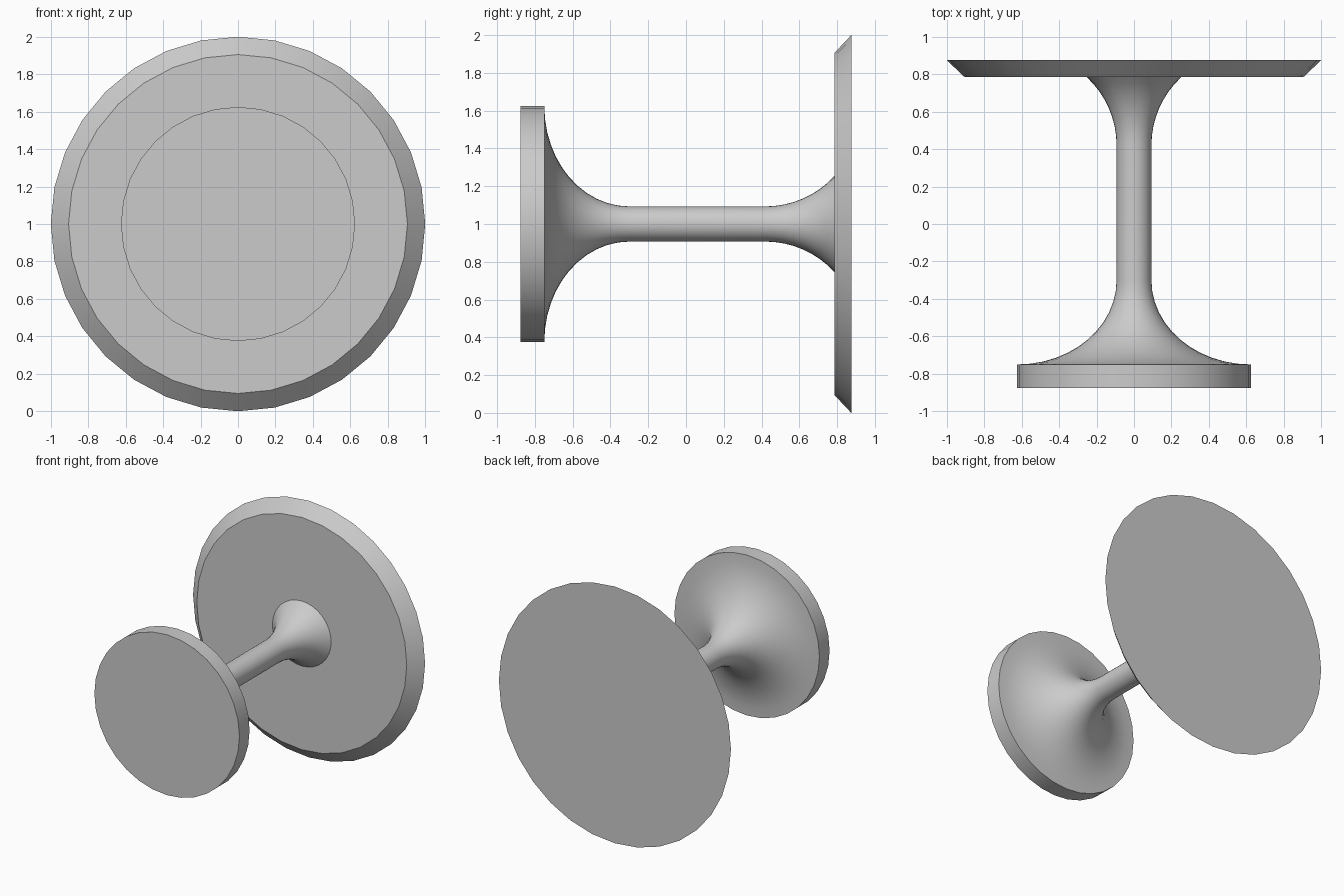
import bpy, bmesh
from math import sin, cos, pi, radians, asin

old = bpy.data.objects.get("Cube")
if old:
    bpy.data.objects.remove(old, do_unlink=True)

grey = bpy.data.materials.new("plain grey")
grey.use_nodes = True
grey.diffuse_color = (0.6, 0.6, 0.6, 1)
grey.node_tree.nodes["Principled BSDF"].inputs["Base Color"].default_value = (0.6, 0.6, 0.6, 1)

SIDES = 32
AXIS_Z = 1.0


def lathe(name, profile, capped=True):
    """Turn (y, radius) points, ordered front to back, around the y axis."""
    bm = bmesh.new()
    rings = []
    for y, r in profile:
        angles = [2 * pi * i / SIDES for i in range(SIDES)]
        rings.append([bm.verts.new((r * sin(a), y, r * cos(a))) for a in angles])
    for a, b in zip(rings, rings[1:]):
        for i in range(SIDES):
            j = (i + 1) % SIDES
            bm.faces.new((a[i], a[j], b[j], b[i]))
    if capped:
        bm.faces.new(rings[0])
        bm.faces.new(rings[-1])
        bmesh.ops.recalc_face_normals(bm, faces=bm.faces)
    else:
        # An open tube: make its walls face away from the axis
        bm.normal_update()
        f = bm.faces[:][0]
        c = f.calc_center_median()
        if f.normal.x * c.x + f.normal.z * c.z < 0:
            bmesh.ops.reverse_faces(bm, faces=bm.faces)
    mesh = bpy.data.meshes.new(name)
    bm.to_mesh(mesh)
    bm.free()
    mesh.materials.append(grey)
    obj = bpy.data.objects.new(name, mesh)
    obj.location.z = AXIS_Z
    bpy.context.collection.objects.link(obj)
    bpy.ops.object.select_all(action="DESELECT")
    obj.select_set(True)
    bpy.context.view_layer.objects.active = obj
    bpy.ops.object.shade_smooth_by_angle(angle=radians(30))
    return obj


def flare(y, radius, depth, width, sweep, steps):
    """Elliptical curve that leaves the stem at y and widens along depth."""
    turns = [sweep * i / steps for i in range(steps + 1)]
    return [(y + depth * sin(t), radius + width * (1 - cos(t))) for t in turns]


# Front disc with straight sides
lathe("front_disc", [(-0.875, 0.625), (-0.75, 0.625)])

# Stem, flaring fully at the front and partly at the back
STEM = 0.093
front = flare(-0.30, STEM, -0.45, 0.53, pi / 2, 12)
back = flare(0.42, STEM, 0.496, 0.496, asin(0.365 / 0.496), 8)
lathe("flared_stem", front[::-1] + back, capped=False)

# Back disc with a bevelled rim
lathe("back_disc", [(0.785, 0.905), (0.875, 1.0)])
